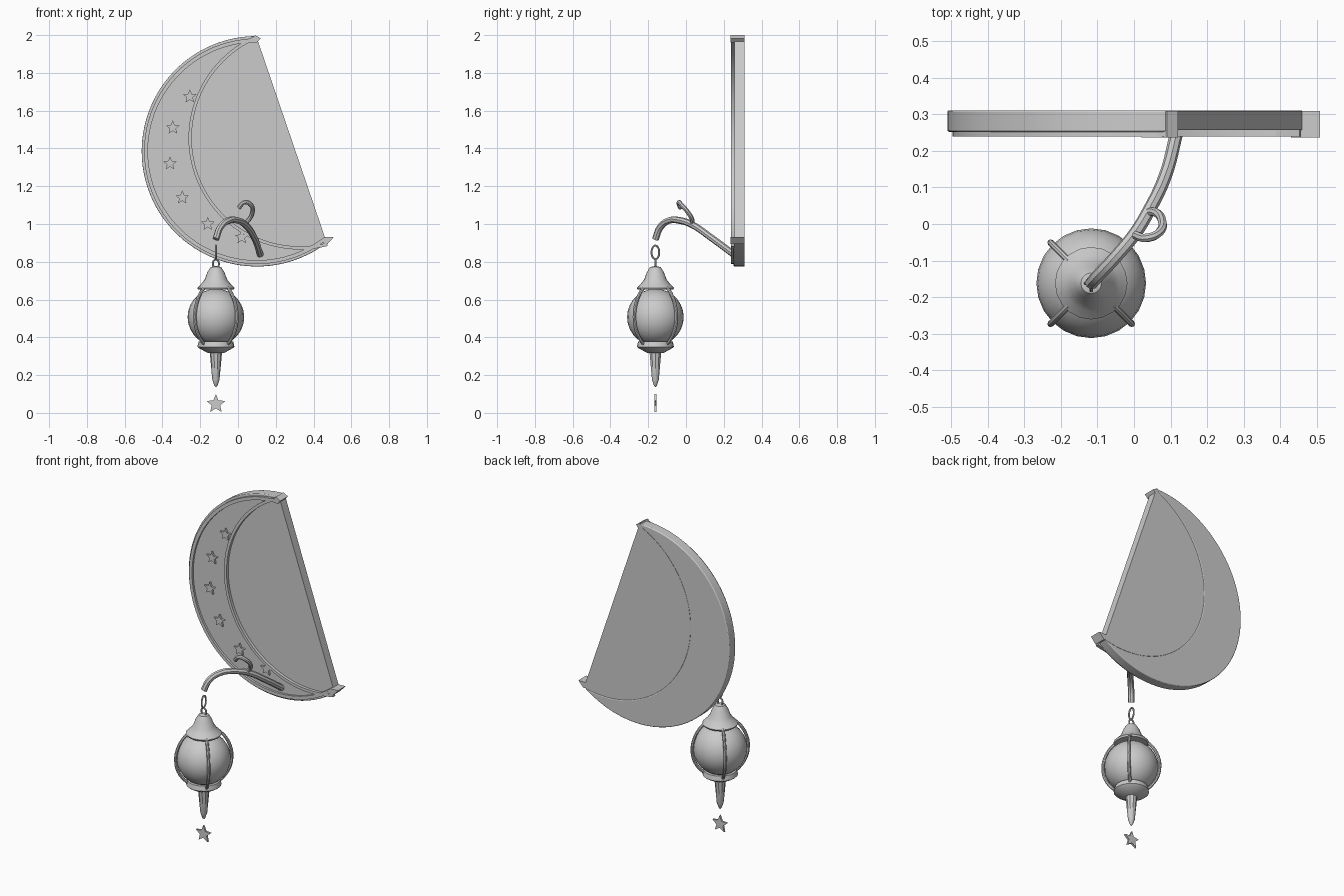
import bpy, bmesh, math
from mathutils import Vector

if "Cube" in bpy.data.objects:
    bpy.data.objects.remove(bpy.data.objects["Cube"])

mat = bpy.data.materials.new("grey_metal")
mat.diffuse_color = (0.6, 0.6, 0.6, 1)
mat.use_nodes = True
mat.node_tree.nodes["Principled BSDF"].inputs["Base Color"].default_value = mat.diffuse_color


def finish(ob, smooth=True):
    ob.data.materials.append(mat)
    bpy.ops.object.select_all(action='DESELECT')
    bpy.context.view_layer.objects.active = ob
    ob.select_set(True)
    if smooth:
        bpy.ops.object.shade_smooth_by_angle(angle=math.radians(35))
    return ob


def to_object(name, bm, smooth=True):
    bmesh.ops.recalc_face_normals(bm, faces=bm.faces)
    me = bpy.data.meshes.new(name)
    bm.to_mesh(me)
    bm.free()
    ob = bpy.data.objects.new(name, me)
    bpy.context.collection.objects.link(ob)
    return finish(ob, smooth)


def plate(name, outline, y0, y1, bevel=0.0):
    """Extrude an x-z outline from y0 back to y1."""
    bm = bmesh.new()
    f = bm.faces.new([bm.verts.new((x, y0, z)) for x, z in outline])
    ext = bmesh.ops.extrude_face_region(bm, geom=[f])
    for v in ext['geom']:
        if isinstance(v, bmesh.types.BMVert):
            v.co.y = y1
    ob = to_object(name, bm)
    if bevel:
        m = ob.modifiers.new("rounded_edge", 'BEVEL')
        m.width, m.segments, m.limit_method = bevel, 3, 'ANGLE'
        m.angle_limit = math.radians(40)
    return ob


def arc(c, r, a0, a1, n=56):
    angs = [math.radians(a0 + (a1 - a0) * i / n) for i in range(n + 1)]
    return [(c[0] + r * math.cos(a), c[1] + r * math.sin(a)) for a in angs]


def star(x, z, r):
    pts = []
    for i in range(10):
        a, k = math.pi / 2 + i * math.pi / 5, r if i % 2 == 0 else r * 0.45
        pts.append((x + k * math.cos(a), z + k * math.sin(a)))
    return pts


def tube(name, pts, r, cyclic=False, res=6):
    cu = bpy.data.curves.new(name, 'CURVE')
    cu.dimensions = '3D'
    cu.bevel_depth, cu.bevel_resolution, cu.use_fill_caps = r, 2, True
    sp = cu.splines.new('BEZIER')
    sp.bezier_points.add(len(pts) - 1)
    for p, co in zip(sp.bezier_points, pts):
        p.co = co
        p.handle_left_type = p.handle_right_type = 'AUTO'
    sp.use_cyclic_u, sp.resolution_u = cyclic, res
    ob = bpy.data.objects.new(name, cu)
    bpy.context.collection.objects.link(ob)
    bpy.ops.object.select_all(action='DESELECT')
    bpy.context.view_layer.objects.active = ob
    ob.select_set(True)
    bpy.ops.object.convert(target='MESH')
    return finish(bpy.context.object)


LX, LY = -0.117, -0.162


def lathe(name, prof, seg=20):
    """Spin (radius, z) points about the lantern axis."""
    bm = bmesh.new()
    vs = [bm.verts.new((r, 0, z)) for r, z in prof]
    es = [bm.edges.new(p) for p in zip(vs, vs[1:])]
    bmesh.ops.spin(bm, geom=vs + es, cent=(0, 0, 0), axis=(0, 0, 1),
                   angle=2 * math.pi, steps=seg, use_duplicate=False)
    bmesh.ops.remove_doubles(bm, verts=bm.verts, dist=1e-5)
    bmesh.ops.translate(bm, verts=bm.verts, vec=(LX, LY, 0))
    return to_object(name, bm)


# crescent moon and the filled panel between its horns
OC, IC = (0.10, 1.385), (0.328, 1.455)
OA, IA = (90, 307.6), (113.3, 284.4)
outer = arc(OC, 0.61, *OA)
inner = arc(IC, 0.575, *IA)
plate("crescent", outer + inner[-2:0:-1], 0.252, 0.311, 0.012)
plate("moon_panel", inner, 0.257, 0.309)

# raised rims along both crescent edges
plate("outer_rim", arc(OC, 0.597, *OA) + arc(OC, 0.577, *OA)[::-1], 0.239, 0.258)
plate("inner_rim", arc(IC, 0.59, *IA) + arc(IC, 0.573, *IA)[::-1], 0.239, 0.258)

# pointed horn caps
plate("upper_horn", [(0.02, 1.975), (0.08, 1.985), (0.09, 2.0), (0.12, 1.983), (0.1, 1.96)], 0.236, 0.309)
plate("lower_horn", [(0.43, 0.902), (0.455, 0.915), (0.455, 0.93), (0.508, 0.932), (0.475, 0.895)], 0.236, 0.309)

# small stars on the crescent face
for x, z in [(-.255, 1.675), (-.345, 1.51), (-.36, 1.32), (-.295, 1.14), (-.16, 1.0), (.02, .93)]:
    plate("moon_star", star(x, z, 0.038), 0.24, 0.256)

# curved arm with its curl
tube("arm", [(.118, .255, .838), (.085, .13, .93), (.04, .035, .995), (0, -.03, 1.018),
             (-.05, -.09, 1.018), (-.095, -.138, .98), (-.117, -.162, .92)], 0.018)
tube("arm_curl", [(.03, .03, .995), (.055, .033, 1.02), (.076, .012, 1.06), (.07, -.022, 1.1),
                  (.035, -.038, 1.115), (.003, -.03, 1.085)], 0.012)

# hanging rings
for name, z, ry, rz, turn in [("upper_ring", .85, .02, .036, 1), ("lower_ring", .79, .016, .022, 0)]:
    tube(name, [(LX + (0 if turn else ry * math.cos(a)), LY + (ry * math.cos(a) if turn else 0),
                 z + rz * math.sin(a)) for a in [i * math.pi / 4 for i in range(8)]], 0.005, True, 3)

# lantern body
lathe("lantern_cap", [(0, .778), (.028, .772), (.045, .745), (.06, .705), (.076, .685),
                      (.099, .662), (.094, .652), (0, .657)])
lathe("lantern_globe", [(.15 * math.sin(t), .507 + .15 * math.cos(t))
                        for t in [i * math.pi / 14 for i in range(15)]], 24)
lathe("lantern_base", [(0, .378), (.092, .378), (.098, .35), (.09, .343), (.045, .318), (0, .316)])
lathe("lantern_finial", [(0, .318), (.032, .316), (.026, .25), (.019, .175), (.008, .143), (0, .135)], 10)

# four ribs around the globe
for k in range(4):
    a = math.pi / 4 + k * math.pi / 2
    tube("lantern_rib", [(LX + r * math.cos(a), LY + r * math.sin(a), z) for r, z in
                         [(.085, .665), (.115, .635), (.148, .57), (.157, .507),
                          (.145, .44), (.11, .385), (.082, .36)]], 0.009, False, 3)

# hanging star
plate("pendant_star", star(LX, .047, .052), LY - .006, LY + .006)
